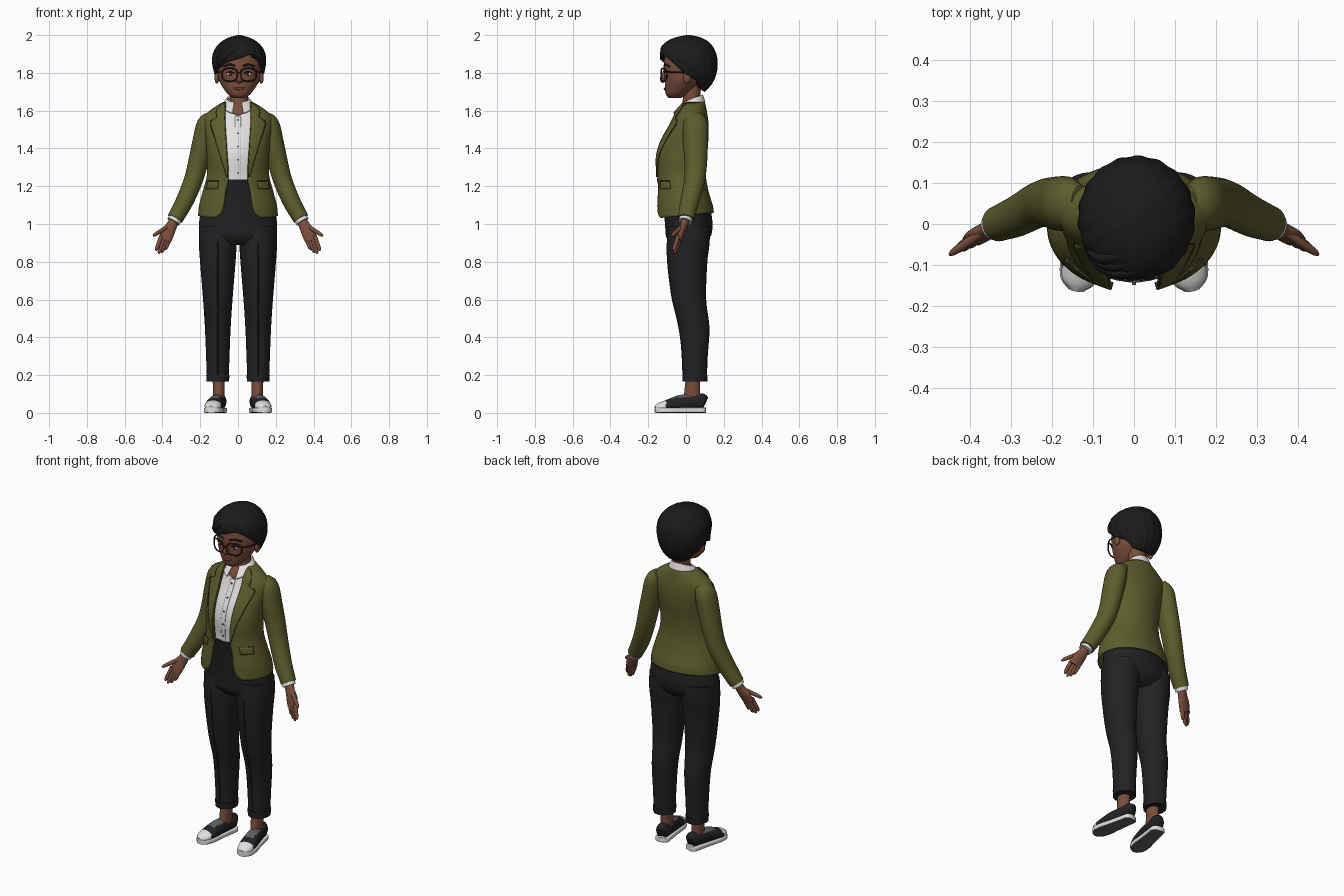
import bpy, bmesh, math
from mathutils import Vector, Matrix

if "Cube" in bpy.data.objects:
    bpy.data.objects.remove(bpy.data.objects["Cube"])


def material(name, *rgb):
    m = bpy.data.materials.new(name)
    m.use_nodes = True
    m.diffuse_color = (*rgb, 1)
    m.node_tree.nodes["Principled BSDF"].inputs["Base Color"].default_value = (*rgb, 1)
    return m


OLIVE = material("olive_cloth", .11, .108, .026)
SEAM = material("dark_olive", .045, .045, .012)
WHITE = material("white", .76, .75, .74)
BLACK = material("hair_black", .011, .011, .012)
CHARCOAL = material("charcoal_cloth", .016, .016, .018)
SKIN = material("brown_skin", .2, .077, .045)
LIP = material("lip", .15, .04, .03)
FRAME = material("dark_red_brown", .05, .014, .009)
GREY = material("grey", .11, .115, .125)
X, Y, Z = Vector((1, 0, 0)), Vector((0, 1, 0)), Vector((0, 0, 1))
TAU = math.tau


def sample(keys, t):
    """Smooth interpolation of rows whose first entry is the parameter."""
    n, i = len(keys) - 1, 0
    while i < n - 1 and keys[i + 1][0] <= t:
        i += 1

    def slope(j):
        a, b = keys[max(j - 1, 0)], keys[min(j + 1, n)]
        return [(q - p) / (b[0] - a[0]) for p, q in zip(a[1:], b[1:])]
    a, b = keys[i], keys[i + 1]
    h = b[0] - a[0]
    u = min(max((t - a[0]) / h, 0), 1)
    w = 1 - u
    return [p * (1 + 2 * u) * w * w + m * h * u * w * w + q * u * u * (3 - 2 * u) - k * h * u * u * w
            for p, q, m, k in zip(a[1:], b[1:], slope(i), slope(i + 1))]


def finish(name, bm, mats, mirror=False, thick=0, offset=-1, paint=None, matrix=None):
    mesh = bpy.data.meshes.new(name)
    bm.to_mesh(mesh)
    bm.free()
    for m in mats if isinstance(mats, list) else [mats]:
        mesh.materials.append(m)
    for poly in mesh.polygons:
        poly.use_smooth = True
        if paint:
            poly.material_index = paint(poly.center, poly.normal)
    mesh.set_sharp_from_angle(angle=math.radians(50))
    if matrix:
        mesh.transform(matrix)
    obj = bpy.data.objects.new(name, mesh)
    bpy.context.collection.objects.link(obj)
    if thick:
        mod = obj.modifiers.new("thickness", 'SOLIDIFY')
        mod.thickness, mod.offset = thick, offset
    if mirror:
        obj.modifiers.new("mirror", 'MIRROR').use_mirror_merge = False
    return obj


def grid(name, rows, mats, closed=False, caps="", **kw):
    bm = bmesh.new()
    vs = [[bm.verts.new(p) for p in row] for row in rows]
    n = len(rows[0])
    for lo, hi in zip(vs, vs[1:]):
        for i in range(n if closed else n - 1):
            k = (i + 1) % n
            bm.faces.new((lo[i], lo[k], hi[k], hi[i]))
    if "b" in caps:
        bm.faces.new(vs[0][::-1])
    if "t" in caps:
        bm.faces.new(vs[-1])
    if caps == "bt":
        bmesh.ops.recalc_face_normals(bm, faces=bm.faces)
    bm.normal_update()
    return finish(name, bm, mats, **kw)


def power(v, p):
    return math.copysign(abs(v) ** p, v)


def on_ring(keys, z, a, off=0, cx=0):
    """Point on an upright body; angle 0 is the front, then towards +x."""
    rx, front, back = sample(keys, z)
    return Vector((cx + max(rx + off, .003) * math.sin(a),
                   (front + back) / 2 - max((back - front) / 2 + off, .003) * math.cos(a), z))


def shell(name, keys, mat, z0=None, z1=None, off=0, cx=0, rows=32, n=48, **kw):
    z0, z1 = z0 or keys[0][0], z1 or keys[-1][0]
    pts = [[on_ring(keys, z0 + (z1 - z0) * j / rows, TAU * i / n, off, cx) for i in range(n)]
           for j in range(rows + 1)]
    return grid(name, pts, mat, closed=True, caps="bt", **kw)


def tube(name, keys, mat, ref=Y, steps=5, n=20, p=1, **kw):
    """Loft along a path of (x, y, z, radius across, radius along ref)."""
    keys = [(i, *k) for i, k in enumerate(keys)]
    count = (len(keys) - 1) * steps
    pts = [sample(keys, i / steps) for i in range(count + 1)]
    rows = []
    for i, q in enumerate(pts):
        t = (Vector(pts[min(i + 1, count)][:3]) - Vector(pts[max(i - 1, 0)][:3])).normalized()
        v = (ref - t * ref.dot(t)).normalized()
        u = v.cross(t)
        rows.append([Vector(q[:3]) + u * max(q[3], .001) * power(math.cos(TAU * k / n), p)
                     + v * max(q[4], .001) * power(math.sin(TAU * k / n), p) for k in range(n)])
    return grid(name, rows, mat, closed=True, caps="bt", **kw)


def line(name, pts, r, mat, **kw):
    return tube(name, [(*p, r, r) for p in pts], mat, n=8, steps=3, **kw)


def blob(name, loc, size, mat, **kw):
    bm = bmesh.new()
    bmesh.ops.create_uvsphere(bm, u_segments=20, v_segments=12, radius=1,
                              matrix=Matrix.Translation(loc) @ Matrix.Diagonal((*size, 1)))
    return finish(name, bm, mat, **kw)


# Jacket body, open at the front with rounded lower corners
JACKET = [(1.03, .212, -.165, .148), (1.1, .205, -.163, .14), (1.18, .185, -.157, .118),
          (1.26, .165, -.157, .105), (1.36, .165, -.16, .108), (1.44, .17, -.137, .118),
          (1.52, .182, -.092, .12), (1.57, .18, -.066, .115), (1.6, .15, -.056, .11),
          (1.625, .115, -.042, .105), (1.645, .08, -.025, .1)]
GAP = [(1.03, .125), (1.05, .095), (1.09, .078), (1.17, .066), (1.24, .052), (1.4, .06),
       (1.55, .068), (1.645, .065)]


def angle_at(x, z):
    return math.asin(min(x / sample(JACKET, z)[0], .99))


def jacket_row(z, n=56):
    a0 = angle_at(sample(GAP, z)[0], z)
    row = []
    for i in range(n + 1):
        a = a0 + (TAU - 2 * a0) * i / n
        lift = .015 * (1 - math.cos(a)) * max(0, (1.12 - z) / .09)
        row.append(on_ring(JACKET, z, a) + Z * lift)
    return row


def patch(name, z0, z1, left, right, off, mat, rows=30, cols=6, thick=.006, **kw):
    """Plate on the torso between two angles that may vary with height."""
    pts = []
    for j in range(rows + 1):
        z = z0 + (z1 - z0) * j / rows
        a, b = left(z), right(z)
        pts.append([on_ring(JACKET, z, a + (b - a) * i / cols, off) for i in range(cols + 1)])
    return grid(name, pts, mat, thick=thick, offset=0, **kw)


grid("jacket_body", [jacket_row(1.03 + .615 * j / 48) for j in range(49)], OLIVE, thick=.008)

LAPEL = [(1.25, .058), (1.36, .09), (1.46, .12), (1.54, .142), (1.56, .11), (1.6, .11), (1.64, .076)]
patch("lapels", 1.25, 1.64, lambda z: angle_at(sample(GAP, z)[0], z),
      lambda z: angle_at(sample(LAPEL, z)[0], z), .005, OLIVE, mirror=True)
line("lapel_seams", [on_ring(JACKET, z, angle_at(x, z), .007) for z, x in LAPEL], .002, SEAM, mirror=True)
patch("pocket_flaps", 1.185, 1.225, lambda z: .62, lambda z: 1.1, .005, OLIVE, rows=4, mirror=True)
line("pocket_seams", [on_ring(JACKET, 1.227, .6 + .13 * i, .006) for i in range(5)], .002, SEAM, mirror=True)

# Sleeves and cuffs
tube("sleeves", [(.13, .05, 1.572, .03, .045), (.163, .05, 1.53, .053, .065), (.184, .05, 1.44, .056, .066),
                 (.21, .052, 1.33, .053, .06), (.237, .045, 1.23, .05, .055), (.283, .02, 1.12, .047, .05),
                 (.333, 0, 1.028, .042, .043)], OLIVE, n=28, mirror=True)
tube("shirt_cuffs", [(.325, .002, 1.04, .036, .036), (.342, -.005, 1.012, .036, .036)], WHITE, mirror=True)

# Shirt, placket, buttons, open neck and folded collar
shell("shirt", JACKET, WHITE, 1.2, 1.64, off=-.022)
patch("shirt_placket", 1.22, 1.57, lambda z: -.09, lambda z: .09, -.02, WHITE, thick=.003)
patch("open_neck", 1.575, 1.64, lambda z: -.9 * (z - 1.573) / .067, lambda z: .9 * (z - 1.573) / .067,
      -.019, SKIN, rows=8)


def button(name, p, r):
    tube(name, [(*p, r, r), (*(p - Y * .005), r, r)], GREY, ref=Z, steps=1, n=12)


for i in range(5):
    button("shirt_button", on_ring(JACKET, 1.27 + .07 * i, 0, -.018), .005)
button("jacket_button", on_ring(JACKET, 1.235, -.4, .002), .009)


def collar_row(t):
    row = []
    for i in range(41):
        a = .35 + (TAU - .7) * i / 40
        f = (1 + math.cos(a)) / 2
        low = Vector((.085 * math.sin(a), .015 - .088 * math.cos(a), 1.645 - .06 * f * f))
        top = Vector((.06 * math.sin(a), .035 - .055 * math.cos(a), 1.685 - .04 * f))
        row.append(low.lerp(top, t))
    return row


grid("shirt_collar", [collar_row(j / 6) for j in range(7)], WHITE, thick=.008)

# Hands
tube("palms", [(.335, 0, 1.03, .024, .023), (.352, -.012, .99, .029, .02), (.372, -.024, .955, .036, .018),
               (.387, -.037, .912, .033, .013)], SKIN, mirror=True)
FINGERS = {"index_fingers": ((.411, -.045, .925), (.434, -.066, .858)),
           "middle_fingers": ((.396, -.041, .916), (.42, -.062, .843)),
           "ring_fingers": ((.381, -.036, .913), (.404, -.054, .848)),
           "little_fingers": ((.365, -.031, .918), (.384, -.046, .864)),
           "thumbs": ((.375, -.024, .985), (.45, -.075, .937))}
for name, (base, tip) in FINGERS.items():
    base, tip = Vector(base), Vector(tip)
    tube(name, [(*base.lerp(tip, t), r, r) for t, r in ((-.2, .01), (.4, .011), (.85, .009), (1, .003))],
         SKIN, n=12, steps=4, mirror=True)

# Trousers
HIPS = [(.89, .16, -.07, .09), (.93, .197, -.104, .128), (.98, .207, -.11, .14), (1.05, .2, -.115, .135),
        (1.15, .176, -.125, .112), (1.235, .154, -.139, .097)]
LEG = [(.165, .057, -.015, .11), (.3, .062, -.02, .115), (.45, .068, -.036, .124), (.6, .078, -.072, .107),
       (.8, .094, -.097, .113), (.9, .1, -.101, .125), (.99, .097, -.098, .126)]
shell("trouser_hips", HIPS, CHARCOAL)
shell("waistband", HIPS, CHARCOAL, 1.195, 1.236, off=.003, rows=3)
shell("trouser_legs", LEG, CHARCOAL, cx=.107, rows=40, n=36, mirror=True)
shell("trouser_cuffs", LEG, CHARCOAL, .165, .2, off=.003, cx=.107, rows=3, n=36, mirror=True)
line("trouser_creases", [on_ring(LEG, .2 + .1 * i, 0, 0, .107) for i in range(8)], .003, CHARCOAL, mirror=True)

# Ankles and slip-on shoes, toes turned out
ANKLE = [(.05, .03, -.015, .08), (.1, .03, -.01, .075), (.2, .033, 0, .075)]
shell("ankles", ANKLE, SKIN, cx=.102, rows=8, n=24, mirror=True)
SHOE = [(.105, .055, .015, .02), (.09, .06, .035, .043), (.04, .055, .038, .043), (-.03, .05, .042, .045),
        (-.09, .04, .047, .033), (-.14, .03, .039, .024), (-.165, .025, .014, .012)]
turn = Matrix.Translation((.112, 0, 0)) @ Matrix.Rotation(.18, 4, 'Z')


def shoe_colour(c, n):
    if c.y < -.115:
        return 1
    return 2 if -.075 < c.y < .06 and c.z > .07 and abs(c.x) < .027 else 0


tube("shoe_uppers", [(0, y, z, w, h) for y, z, w, h in SHOE], [CHARCOAL, WHITE, GREY], ref=Z, n=32, steps=6,
     paint=shoe_colour, matrix=turn, mirror=True)
tube("shoe_soles", [(0, y, .014, w + .004, .014) for y, z, w, h in SHOE], [WHITE, GREY], ref=Z, n=32, p=.35,
     paint=lambda c, n: int(n.z < -.7), matrix=turn, mirror=True)

body = set(bpy.data.objects)

# Head, neck, ears
shell("neck", [(1.58, .052, -.03, .08), (1.65, .048, -.018, .075), (1.73, .05, -.01, .08)], SKIN, rows=10)
HEAD = [(1.667, .03, -.09, -.03), (1.68, .052, -.104, 0), (1.71, .078, -.111, .04), (1.75, .102, -.112, .075),
        (1.79, .112, -.115, .095), (1.85, .116, -.117, .11), (1.92, .1, -.1, .11), (1.965, .05, -.04, .06)]
shell("head", HEAD, SKIN)
blob("ears", (.118, .005, 1.775), (.012, .02, .032), SKIN, mirror=True)

# Nose, mouth, eyes and brows
tube("nose", [(0, -.108, 1.825, .008, .008), (0, -.117, 1.795, .01, .01), (0, -.124, 1.768, .015, .014),
              (0, -.115, 1.75, .012, .01)], SKIN)
blob("nostrils", (.013, -.116, 1.76), (.01, .012, .009), SKIN, mirror=True)
tube("lips", [(-.035, -.102, 1.724, .002, .002), (-.015, -.11, 1.717, .006, .006), (0, -.111, 1.715, .007, .007),
              (.015, -.11, 1.717, .006, .006), (.035, -.102, 1.724, .002, .002)], LIP, ref=Y)
blob("eye_whites", (.047, -.099, 1.795), (.02, .012, .01), WHITE, mirror=True)
blob("irises", (.046, -.107, 1.795), (.009, .006, .009), FRAME, mirror=True)
line("eyelashes", [(.025, -.112, 1.797), (.045, -.112, 1.807), (.069, -.1, 1.799)], .003, BLACK, mirror=True)
line("eyebrows", [(.02, -.116, 1.836), (.05, -.109, 1.845), (.082, -.088, 1.834)], .005, BLACK, mirror=True)

# Glasses
rim = []
for i in range(25):
    c, s = math.cos(TAU * i / 24), math.sin(TAU * i / 24)
    x = .05 + .041 * power(c, .75)
    rim.append((x, -.131 + 3.5 * x * x, 1.79 + .034 * power(s, .75)))
line("glasses_rims", rim, .004, FRAME, ref=Vector((.1, 1, 0)), mirror=True)
line("glasses_bridge", [(-.012, -.13, 1.797), (0, -.133, 1.801), (.012, -.13, 1.797)], .004, FRAME)
line("glasses_temples", [(.09, -.102, 1.805), (.115, -.06, 1.804), (.122, .01, 1.8)], .004, FRAME, ref=Z, mirror=True)

# Short swept hair with shallow strand grooves
HAIR = [(1.69, .07, 0, .09), (1.74, .1, -.05, .135), (1.79, .128, -.11, .158), (1.85, .142, -.132, .166),
        (1.91, .135, -.136, .157), (1.955, .105, -.115, .13), (1.985, .06, -.065, .085), (2, .01, 0, .03)]
HAIRLINE = [(0, 1.875), (.5, 1.895), (1, 1.85), (1.4, 1.79), (1.75, 1.76), (2.1, 1.715), (3.14, 1.7),
            (4.2, 1.715), (4.55, 1.76), (4.9, 1.79), (5.3, 1.82), (5.8, 1.855), (TAU, 1.875)]


def hair_point(a, t):
    low = sample(HAIRLINE, a)[0]
    z = low + (2 - low) * (1 - (1 - t) ** 2)
    return on_ring(HAIR, z, a, .0025 * math.sin(18 * a + 25 * z) * (1 - t))


grid("hair", [[hair_point(TAU * i / 108, j / 28) for i in range(108)] for j in range(29)], BLACK,
     closed=True, caps="t", thick=.03)
for k in range(3):
    d = .018 * k
    tube("fringe_lock", [(.045 - d, -.095 + d, 1.95 + d / 2, .008, .006), (-.03 - d, -.119 + d, 1.925 + d / 2, .022, .016),
                         (-.085 - d / 2, -.1 + d, 1.878 + d / 3, .02, .015),
                         (-.125 - d / 6, -.055 + d, 1.828 + d / 3, .004, .004)], BLACK)

for obj in set(bpy.data.objects) - body:
    obj.location.x = .006
